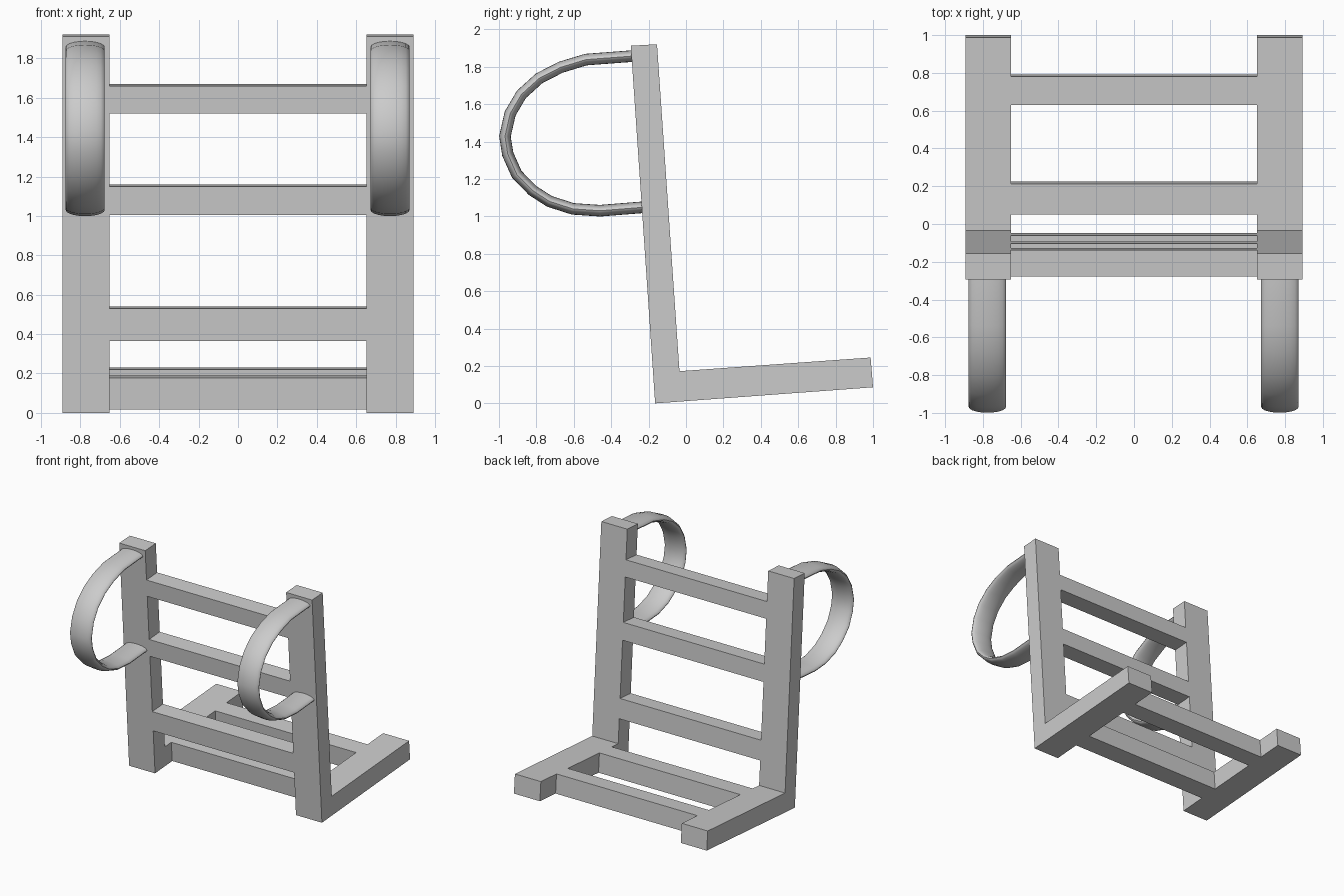
import bpy, bmesh, math
from mathutils import Vector

if "Cube" in bpy.data.objects:
    bpy.data.objects.remove(bpy.data.objects["Cube"])


def make_object(name, bm):
    bmesh.ops.recalc_face_normals(bm, faces=bm.faces[:])
    me = bpy.data.meshes.new(name)
    bm.to_mesh(me)
    bm.free()
    ob = bpy.data.objects.new(name, me)
    bpy.context.collection.objects.link(ob)
    return ob


def prism(name, profile, x0, x1):
    """Extrude a (y, z) outline from x0 to x1."""
    bm = bmesh.new()
    face = bm.faces.new([bm.verts.new((x0, y, z)) for y, z in profile])
    ext = bmesh.ops.extrude_face_region(bm, geom=[face])["geom"]
    verts = [v for v in ext if isinstance(v, bmesh.types.BMVert)]
    bmesh.ops.translate(bm, verts=verts, vec=(x1 - x0, 0, 0))
    return make_object(name, bm)


def lerp_line(a, b, axis, t):
    """Point on line a-b whose coordinate on the axis equals t."""
    f = (t - a[axis]) / (b[axis] - a[axis])
    return (a[0] + f * (b[0] - a[0]), a[1] + f * (b[1] - a[1]))


# L-shaped side frames
heel, top_front, top_back = (-0.165, 0.0), (-0.295, 1.912), (-0.155, 1.92)
inner, tip_top, tip_low = (-0.035, 0.172), (0.987, 0.245), (1.0, 0.086)
outline = [heel, tip_low, tip_top, inner, top_back, top_front]
prism("side_frame_left", outline, -0.892, -0.652)
prism("side_frame_right", outline, 0.652, 0.892)

# Back rungs, flush with the uprights
for i, (z0, z1) in enumerate([(0.365, 0.53), (1.005, 1.15), (1.52, 1.66)]):
    prism(f"back_rung_{i + 1}", [
        lerp_line(heel, top_front, 1, z0), lerp_line(inner, top_back, 1, z0 + 0.01),
        lerp_line(inner, top_back, 1, z1 + 0.01), lerp_line(heel, top_front, 1, z1),
    ], -0.652, 0.652)

# Base rungs, flush with the feet
for i, (y0, y1) in enumerate([(0.05, 0.213), (0.63, 0.78)]):
    prism(f"base_rung_{i + 1}", [
        lerp_line(heel, tip_low, 0, y0 + 0.012), lerp_line(heel, tip_low, 0, y1 + 0.012),
        lerp_line(inner, tip_top, 0, y1), lerp_line(inner, tip_top, 0, y0),
    ], -0.652, 0.652)

# Shoulder loops: flat elliptical section swept along a curved path
path = [(-0.27, 1.858), (-0.535, 1.838), (-0.67, 1.797), (-0.785, 1.738),
        (-0.88, 1.652), (-0.94, 1.55), (-0.968, 1.428), (-0.953, 1.333),
        (-0.905, 1.225), (-0.82, 1.138), (-0.73, 1.08), (-0.605, 1.04),
        (-0.46, 1.03), (-0.21, 1.05)]


def strap(name, cx, sides=20, half_w=0.099, half_t=0.031):
    bm = bmesh.new()
    pts = [Vector((0, y, z)) for y, z in path]
    rings = []
    for i, p in enumerate(pts):
        d = (pts[min(i + 1, len(pts) - 1)] - pts[max(i - 1, 0)]).normalized()
        n = Vector((0, -d.z, d.y))
        ring = []
        for k in range(sides):
            a = 2 * math.pi * k / sides
            ring.append(bm.verts.new(Vector((cx + half_w * math.cos(a), 0, 0))
                                     + p + n * half_t * math.sin(a)))
        rings.append(ring)
    for r, s in zip(rings, rings[1:]):
        for k in range(sides):
            m = (k + 1) % sides
            bm.faces.new((r[k], r[m], s[m], s[k]))
    bm.faces.new(rings[0])
    bm.faces.new(rings[-1])
    ob = make_object(name, bm)
    bpy.ops.object.select_all(action='DESELECT')
    bpy.context.view_layer.objects.active = ob
    ob.select_set(True)
    bpy.ops.object.shade_smooth_by_angle(angle=math.radians(50))


strap("shoulder_loop_left", -0.776)
strap("shoulder_loop_right", 0.772)
